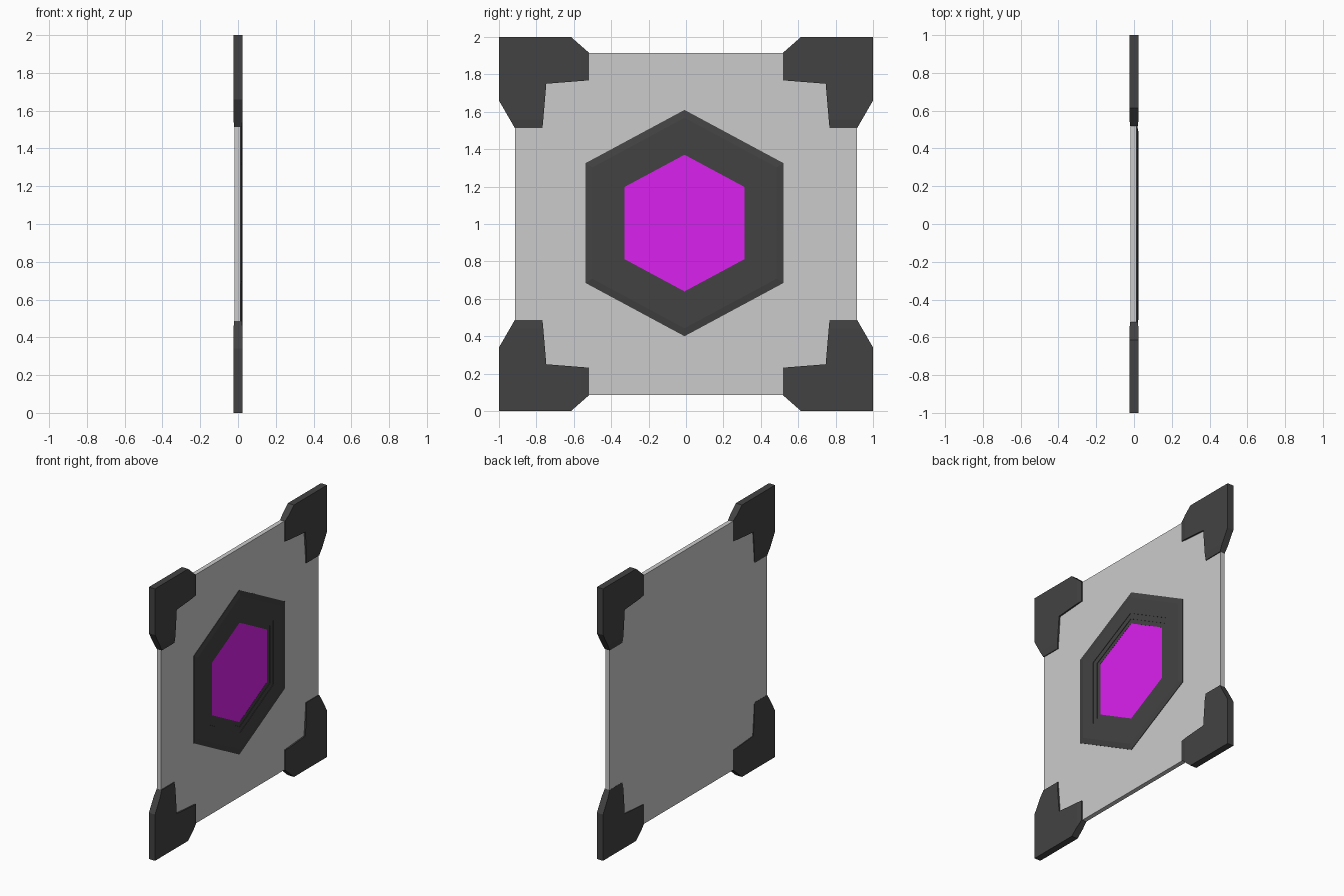
import bpy, bmesh
from mathutils import Vector

if "Cube" in bpy.data.objects:
    bpy.data.objects.remove(bpy.data.objects["Cube"])


def material(name, color):
    m = bpy.data.materials.new(name)
    m.diffuse_color = (*color, 1)
    m.use_nodes = True
    m.node_tree.nodes["Principled BSDF"].inputs["Base Color"].default_value = m.diffuse_color
    return m


def add_object(name, bm, location, mat=None):
    bmesh.ops.recalc_face_normals(bm, faces=bm.faces)
    mesh = bpy.data.meshes.new(name)
    bm.to_mesh(mesh)
    bm.free()
    ob = bpy.data.objects.new(name, mesh)
    ob.location = location
    bpy.context.collection.objects.link(ob)
    if mat:
        mesh.materials.append(mat)
    return ob


def prism(profile, x0, x1):
    """Extrude a (y, z) outline from x0 to x1."""
    bm = bmesh.new()
    face = bm.faces.new([bm.verts.new((x0, y, z)) for y, z in profile])
    ext = bmesh.ops.extrude_face_region(bm, geom=[face])
    for v in ext["geom"]:
        if isinstance(v, bmesh.types.BMVert):
            v.co.x = x1
    return bm


def hexagon(s):
    return [(y * s, z * s) for y, z in ((0, .605), (.53, .32), (.53, -.32),
                                        (0, -.605), (-.53, -.32), (-.53, .32))]


dark = material("dark_grey", (.055, .055, .055))
magenta = material("magenta", (.7, .015, .86))

# Square backing panel
h = .915
add_object("panel", prism([(-h, -h), (h, -h), (h, h), (-h, h)], -.019, .014), (0, 0, 1))

# Corner brackets: one quadrant, tapered arm ends, mirrored to all four corners
bm = prism([(1, 1), (.615, 1), (.518, .915), (.518, .768), (.747, .75),
            (.767, .513), (.915, .513), (1, .66)], -.025, .025)
for axis in (Vector((0, 1, 0)), Vector((0, 0, 1))):
    bmesh.ops.bisect_plane(bm, geom=bm.verts[:] + bm.edges[:] + bm.faces[:],
                           plane_co=axis * .56, plane_no=axis)
for v in bm.verts:
    if min(v.co.y, v.co.z) < .53:
        v.co.x *= .8
brackets = add_object("corner_brackets", bm, (0, 0, 1), dark)
mirror = brackets.modifiers.new("mirror", 'MIRROR')
mirror.use_axis = (False, True, True)

# Hexagonal frame: sloped outer rim, then two steps down to the inset
bm = bmesh.new()
rows = []
for s, x in ((1, .014), (1, .017), (.93, .024), (.73, .024), (.73, .021),
             (.66, .021), (.66, .018), (.604, .018), (.604, .014)):
    rows.append([bm.verts.new((x, y, z)) for y, z in hexagon(s)])
for a, b in zip(rows, rows[1:]):
    for i in range(6):
        j = (i + 1) % 6
        bm.faces.new((a[i], a[j], b[j], b[i]))
centre = (0, -.008, 1.005)
frame = add_object("hexagon_frame", bm, centre, dark)

# Coloured inset inside the frame
add_object("hexagon_inset", prism(hexagon(.604), .014, .017), centre, magenta)
